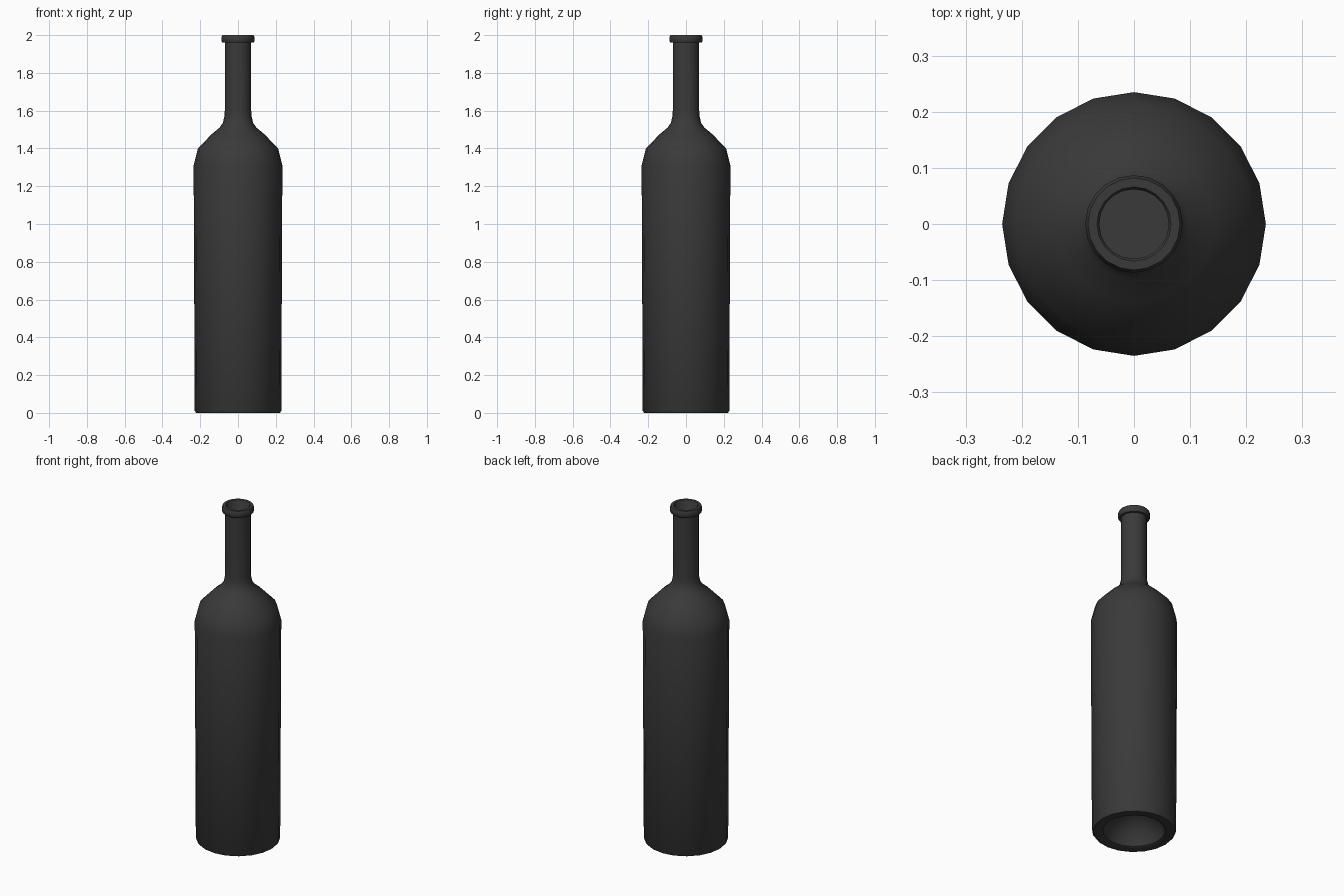
import bpy
import bmesh
import math

SIDES = 20

cube = bpy.data.objects.get("Cube")
if cube:
    bpy.data.objects.remove(cube, do_unlink=True)

# One dark glass colour
glass = bpy.data.materials.new("dark_glass")
glass.use_nodes = True
colour = (0.042, 0.042, 0.042, 1)
glass.diffuse_color = colour
glass.node_tree.nodes["Principled BSDF"].inputs["Base Color"].default_value = colour


def lathe(name, profile):
    """Spin a (radius, height) profile about z; zero radius closes a pole."""
    bm = bmesh.new()
    rings = []
    for r, z in profile:
        if r == 0:
            rings.append([bm.verts.new((0, 0, z))] * SIDES)
        else:
            angles = [math.tau * i / SIDES for i in range(SIDES)]
            rings.append([bm.verts.new((r * math.cos(a), r * math.sin(a), z)) for a in angles])
    for low, high in zip(rings, rings[1:]):
        for i in range(SIDES):
            j = (i + 1) % SIDES
            corners = dict.fromkeys((low[i], low[j], high[j], high[i]))
            bm.faces.new(corners)
    bmesh.ops.recalc_face_normals(bm, faces=bm.faces)
    mesh = bpy.data.meshes.new(name)
    bm.to_mesh(mesh)
    bm.free()
    mesh.materials.append(glass)
    obj = bpy.data.objects.new(name, mesh)
    bpy.context.collection.objects.link(obj)
    bpy.ops.object.select_all(action="DESELECT")
    obj.select_set(True)
    bpy.context.view_layer.objects.active = obj
    bpy.ops.object.shade_smooth_by_angle(angle=math.radians(40))
    return obj


# Domed hollow under the base
punt = [(0, 0.14), (0.06, 0.13), (0.12, 0.09), (0.155, 0.04), (0.17, 0.005)]
# Foot, slightly tapered body and rounded shoulder
body = [(0.18, 0), (0.222, 0), (0.229, 0.01), (0.235, 1.31), (0.212, 1.4)]
shoulder = [(0.14, 1.475), (0.098, 1.51), (0.08, 1.535), (0.072, 1.57)]
# Straight neck and rounded lip
neck = [(0.07, 1.6), (0.07, 1.96)]
lip = [(0.082, 1.96), (0.087, 1.967), (0.087, 1.99), (0.082, 2), (0.066, 2), (0.062, 1.995)]
# Hollow inside the neck, ending in a flat floor
bore = [(0.062, 1.55), (0, 1.55)]

lathe("bottle", punt + body + shoulder + neck + lip + bore)
